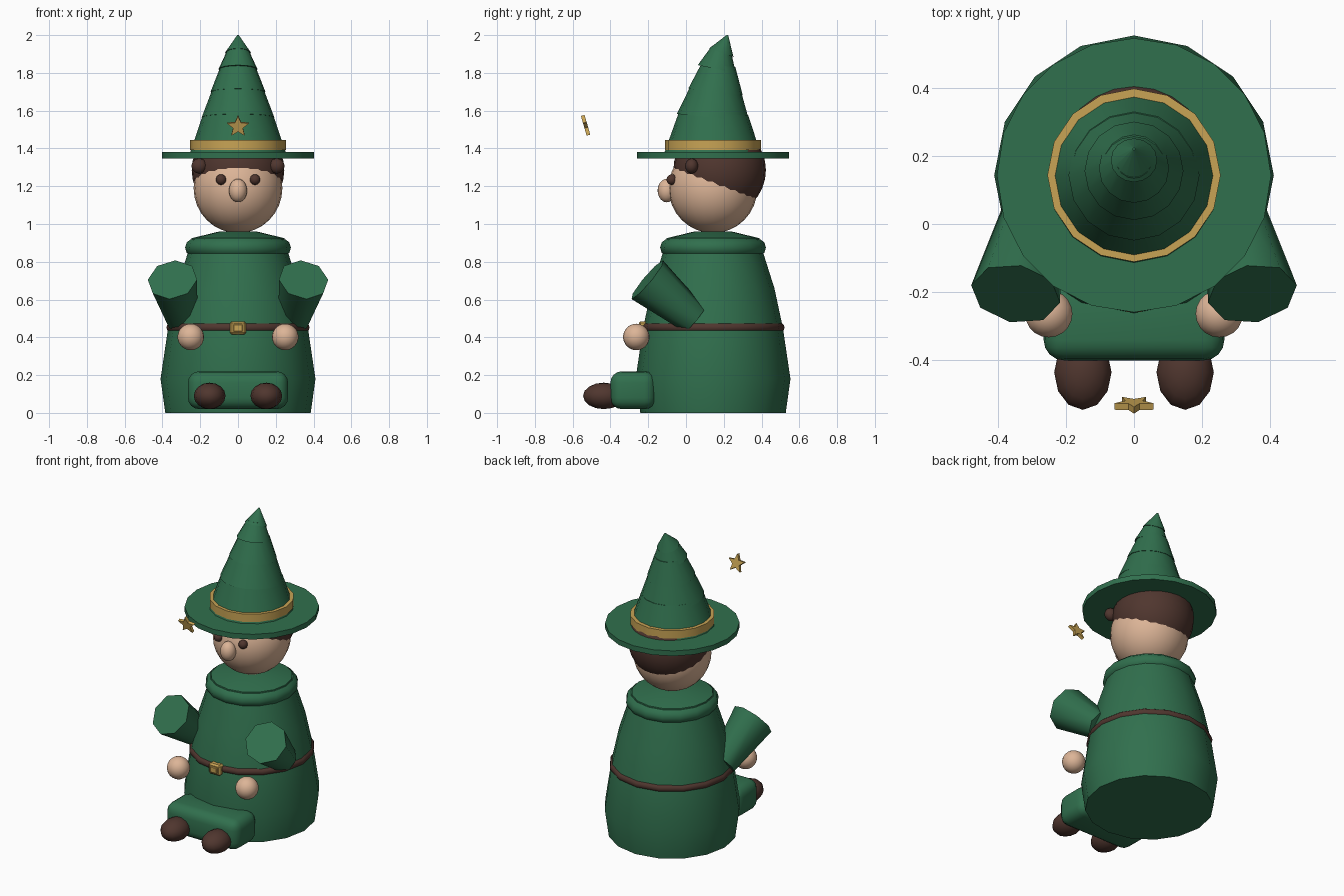
import bpy, bmesh, math
from mathutils import Vector, Matrix

old = bpy.data.objects.get("Cube")
if old:
    bpy.data.objects.remove(old, do_unlink=True)

AXIS_Y = 0.143  # depth of the body's vertical axis


def material(name, rgb):
    m = bpy.data.materials.new(name)
    m.use_nodes = True
    m.diffuse_color = (*rgb, 1)
    m.node_tree.nodes["Principled BSDF"].inputs["Base Color"].default_value = (*rgb, 1)
    return m


GREEN = material("forest green", (0.03, 0.16, 0.075))
SKIN = material("skin", (0.72, 0.46, 0.31))
BROWN = material("dark brown", (0.08, 0.037, 0.028))
GOLD = material("gold", (0.58, 0.37, 0.09))


def finish(name, bm, mat, angle=35):
    """Turn a bmesh into a named, coloured, smooth-shaded object."""
    bmesh.ops.recalc_face_normals(bm, faces=bm.faces)
    mesh = bpy.data.meshes.new(name)
    bm.to_mesh(mesh)
    bm.free()
    mesh.materials.append(mat)
    ob = bpy.data.objects.new(name, mesh)
    bpy.context.collection.objects.link(ob)
    bpy.ops.object.select_all(action="DESELECT")
    ob.select_set(True)
    bpy.context.view_layer.objects.active = ob
    if angle:
        bpy.ops.object.shade_smooth_by_angle(angle=math.radians(angle))
    return ob


def ellipsoid(name, centre, radii, mat, segments=20):
    bm = bmesh.new()
    bmesh.ops.create_uvsphere(bm, u_segments=segments, v_segments=segments * 2 // 3, radius=1)
    bm.transform(Matrix.Translation(centre) @ Matrix.Diagonal((*radii, 1)))
    return finish(name, bm, mat, 60)


def cone(name, start, end, r0, r1, mat, segments=16, angle=35):
    """Capped cone running from start to end."""
    start, end = Vector(start), Vector(end)
    d = end - start
    bm = bmesh.new()
    bmesh.ops.create_cone(bm, cap_ends=True, segments=segments,
                          radius1=r0, radius2=r1, depth=d.length)
    turn = d.to_track_quat("Z", "Y").to_matrix().to_4x4()
    bm.transform(Matrix.Translation((start + end) / 2) @ turn)
    return finish(name, bm, mat, angle)


def lathe(name, profile, mat, closed=False, segments=16):
    """Spin (radius, height) points about the body axis."""
    bm = bmesh.new()
    rings = []
    for i in range(segments):
        a = math.tau * i / segments
        rings.append([bm.verts.new((r * math.sin(a), AXIS_Y + r * math.cos(a), z))
                      for r, z in profile])
    n = len(profile)
    for i in range(segments):
        a, b = rings[i], rings[(i + 1) % segments]
        for j in range(n if closed else n - 1):
            k = (j + 1) % n
            bm.faces.new((a[j], b[j], b[k], a[k]))
    if not closed:
        bm.faces.new([r[0] for r in rings])
        bm.faces.new([r[-1] for r in rings])
    return finish(name, bm, mat)


def ring(name, radius, z, width, height, mat, sides=10):
    steps = [math.tau * i / sides for i in range(sides)]
    return lathe(name, [(radius + width * math.cos(a), z + height * math.sin(a))
                        for a in steps], mat, closed=True)


def box(name, centre, size, bevel, mat, segments=1):
    bm = bmesh.new()
    bmesh.ops.create_cube(bm, size=1)
    bm.transform(Matrix.Translation(centre) @ Matrix.Diagonal((*size, 1)))
    bmesh.ops.bevel(bm, geom=bm.edges[:], offset=bevel, segments=segments,
                    profile=0.5, affect="EDGES")
    return finish(name, bm, mat)


# Robe, collar and belt
lathe("robe", [(0.385, 0), (0.41, 0.18), (0.37, 0.45), (0.325, 0.66),
               (0.268, 0.84), (0.245, 0.925), (0.10, 0.96)], GREEN)
ring("collar", 0.238, 0.875, 0.042, 0.046, GREEN)
ring("belt", 0.357, 0.452, 0.022, 0.024, BROWN)
box("belt_buckle", (0, -0.225, 0.45), (0.085, 0.05, 0.07), 0.01, GOLD)
box("buckle_centre", (0, -0.25, 0.45), (0.05, 0.016, 0.04), 0.004, GOLD)

# Head, hair and face
ellipsoid("head", (0, AXIS_Y, 1.19), (0.235, 0.235, 0.238), SKIN, 24)
ellipsoid("hair", (0, AXIS_Y + 0.035, 1.285), (0.245,) * 3, BROWN, 24)
ellipsoid("nose", (0, -0.102, 1.177), (0.048, 0.048, 0.062), SKIN)

# Paired parts
for side, s in (("left", 1), ("right", -1)):
    ellipsoid(side + "_eye", (s * 0.09, -0.075, 1.235), (0.028,) * 3, BROWN, 14)
    ellipsoid(side + "_hair_tuft", (s * 0.205, 0.03, 1.307), (0.042, 0.035, 0.04), BROWN, 14)
    ellipsoid(side + "_hand", (s * 0.25, -0.263, 0.402), (0.07,) * 3, SKIN)
    ellipsoid(side + "_boot", (s * 0.15, -0.435, 0.09), (0.084, 0.11, 0.07), BROWN, 12)
    cone(side + "_sleeve", (s * 0.298, 0.045, 0.495), (s * 0.347, -0.205, 0.705),
         0.085, 0.133, GREEN, segments=8, angle=50)

# Rounded lap joining both legs
box("legs", (0, -0.28, 0.12), (0.53, 0.24, 0.20), 0.06, GREEN, segments=4)

# Hat: brim, band and a crown of stacked cones bending backward
cone("hat_brim", (0, AXIS_Y, 1.347), (0, AXIS_Y, 1.381), 0.402, 0.402, GREEN, segments=20)
cone("hat_band", (0, AXIS_Y, 1.392), (0, AXIS_Y, 1.444), 0.254, 0.254, GOLD)
crown = [((0.141, 1.375), (0.144, 1.58), 0.255, 0.185),
         ((0.143, 1.565), (0.157, 1.715), 0.192, 0.135),
         ((0.156, 1.70), (0.172, 1.84), 0.145, 0.09),
         ((0.163, 1.82), (0.186, 1.93), 0.103, 0.052),
         ((0.187, 1.907), (0.22, 2.0), 0.068, 0.004)]
for i, (a, b, r0, r1) in enumerate(crown):
    cone("hat_crown_%d" % (i + 1), (0, *a), (0, *b), r0, r1, GREEN)

# Floating star, leaning forward
bm = bmesh.new()
points = []
for i in range(10):
    r = 0.06 if i % 2 == 0 else 0.027
    a = math.tau * i / 10
    points.append(bm.verts.new((r * math.sin(a), -0.01, r * math.cos(a))))
face = bm.faces.new(points)
extruded = bmesh.ops.extrude_face_region(bm, geom=[face])["geom"]
bmesh.ops.translate(bm, vec=(0, 0.02, 0),
                    verts=[g for g in extruded if isinstance(g, bmesh.types.BMVert)])
bm.transform(Matrix.Translation((0, -0.53, 1.517)) @ Matrix.Rotation(math.radians(16), 4, "X"))
finish("star", bm, GOLD, 0)
